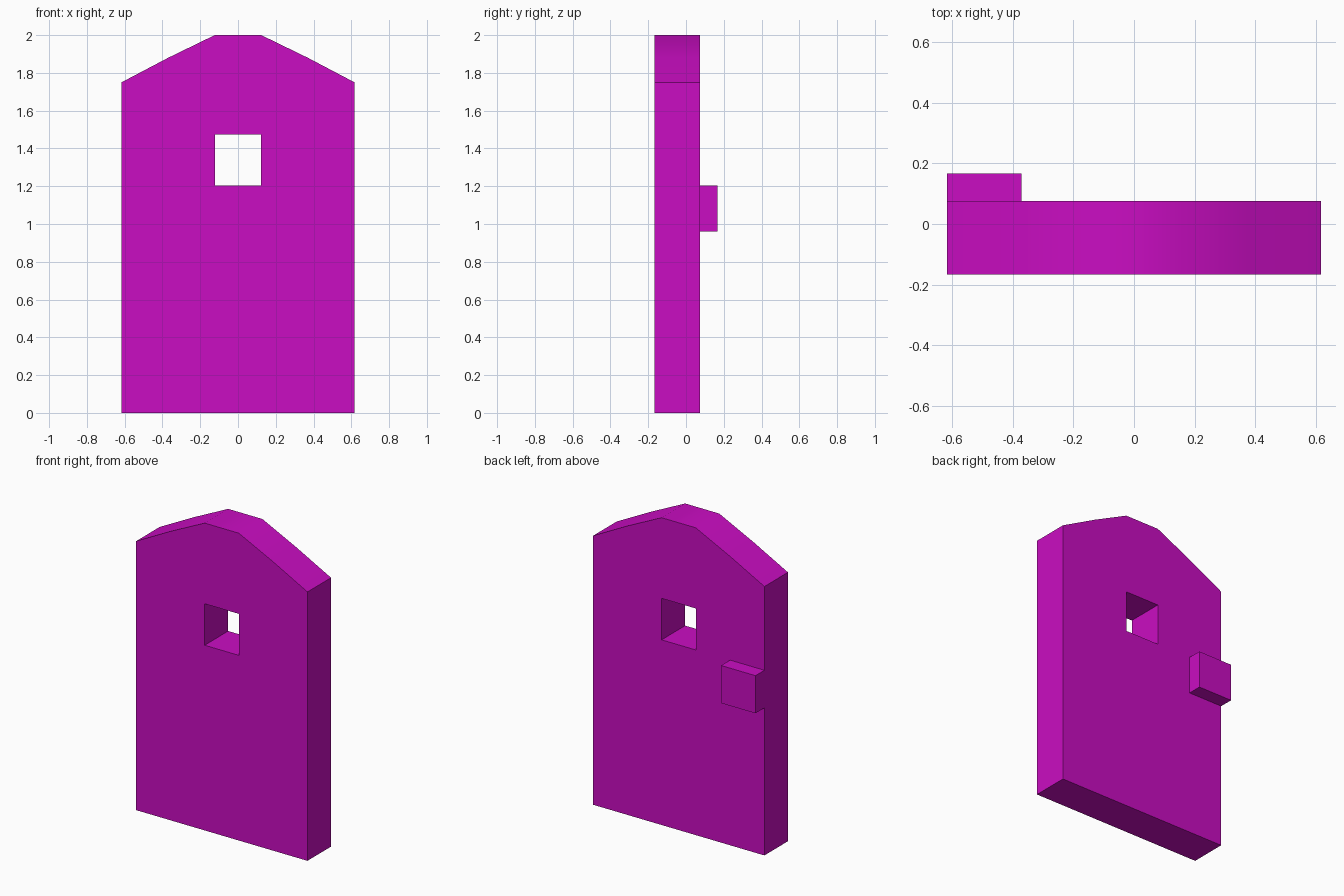
import bpy
import bmesh
from mathutils import Vector
from math import radians

default_cube = bpy.data.objects.get("Cube")
if default_cube:
    bpy.data.objects.remove(default_cube, do_unlink=True)

HALF_WIDTH = 0.617
FRONT, BACK = -0.167, 0.075

magenta = bpy.data.materials.new("magenta")
magenta.use_nodes = True
colour = (0.59, 0.004, 0.54, 1)
magenta.diffuse_color = colour
magenta.node_tree.nodes["Principled BSDF"].inputs["Base Color"].default_value = colour


def prism(name, outline, y0, y1):
    """Extrude an (x, z) outline from y0 to y1."""
    bm = bmesh.new()
    face = bm.faces.new([bm.verts.new((x, y0, z)) for x, z in outline])
    grown = bmesh.ops.extrude_face_region(bm, geom=[face], use_keep_orig=True)
    moved = [v for v in grown["geom"] if isinstance(v, bmesh.types.BMVert)]
    bmesh.ops.translate(bm, vec=Vector((0, y1 - y0, 0)), verts=moved)
    bmesh.ops.recalc_face_normals(bm, faces=bm.faces)
    mesh = bpy.data.meshes.new(name)
    bm.to_mesh(mesh)
    bm.free()
    mesh.materials.append(magenta)
    obj = bpy.data.objects.new(name, mesh)
    bpy.context.collection.objects.link(obj)
    return obj


def rectangle(x0, x1, z0, z1):
    return [(x0, z0), (x1, z0), (x1, z1), (x0, z1)]


def select_only(obj):
    bpy.ops.object.select_all(action="DESELECT")
    obj.select_set(True)
    bpy.context.view_layer.objects.active = obj


# Door slab with a faceted arched top
right_side = [(HALF_WIDTH, 0), (HALF_WIDTH, 1.75), (0.37, 1.88), (0.123, 2)]
left_side = [(-x, z) for x, z in reversed(right_side)]
door = prism("door_slab", right_side + left_side, FRONT, BACK)

# Square window cut through the slab
cutter = prism("window_cutter", rectangle(-0.123, 0.123, 1.205, 1.475), FRONT - 0.2, BACK + 0.2)
cutter.hide_render = True
cut = door.modifiers.new("window", "BOOLEAN")
cut.operation = "DIFFERENCE"
cut.solver = "EXACT"
cut.object = cutter
select_only(door)
bpy.ops.object.modifier_apply(modifier=cut.name)
bpy.data.objects.remove(cutter, do_unlink=True)

# Soft shading over the arch, crisp edges elsewhere
select_only(door)
bpy.ops.object.shade_smooth_by_angle(angle=radians(30))

# Handle block on the back, flush with the right edge
prism("handle_block", rectangle(-HALF_WIDTH, -0.37, 0.96, 1.205), BACK, 0.167)
